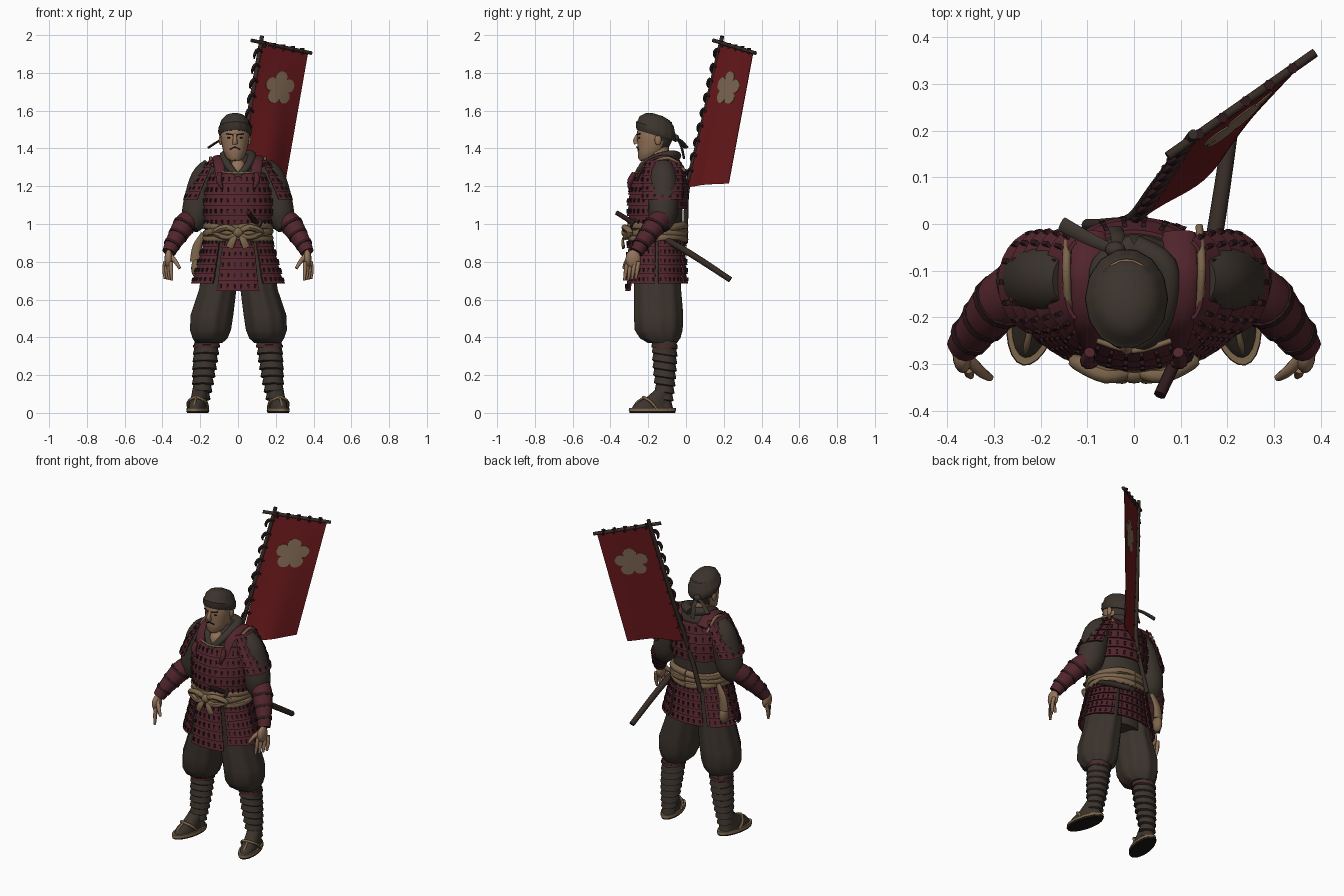
import bpy, bmesh, math
from mathutils import Vector

cube = bpy.data.objects.get("Cube")
if cube:
    bpy.data.objects.remove(cube, do_unlink=True)


def colour(name, r, g, b):
    mat = bpy.data.materials.new(name)
    mat.use_nodes = True
    mat.diffuse_color = (r, g, b, 1)
    mat.node_tree.nodes["Principled BSDF"].inputs["Base Color"].default_value = (r, g, b, 1)
    return mat


CLOTH = colour("dark cloth", .045, .034, .026)
ARMOUR = colour("armour red", .082, .018, .025)
LACE = colour("dark lacing", .028, .010, .012)
BANNER = colour("banner red", .150, .010, .012)
TAN = colour("sash tan", .200, .130, .070)
SKIN = colour("skin", .290, .170, .100)
WOOD = colour("dark wood", .036, .024, .018)
SOLE = colour("black sole", .012, .009, .007)
FLOWER = colour("pale flower", .230, .150, .095)
SIDES = ((1, "left"), (-1, "right"))


def make(name, bm, mat):
    bmesh.ops.recalc_face_normals(bm, faces=bm.faces)
    mesh = bpy.data.meshes.new(name)
    bm.to_mesh(mesh)
    bm.free()
    mesh.materials.append(mat)
    mesh.shade_smooth()
    mesh.set_sharp_from_angle(angle=math.radians(45))
    ob = bpy.data.objects.new(name, mesh)
    bpy.context.scene.collection.objects.link(ob)
    return ob


def bridge(bm, rings):
    rows = [[bm.verts.new(p) for p in ring] for ring in rings]
    n = len(rows[0])
    for a, b in zip(rows, rows[1:]):
        for i in range(n):
            j = (i + 1) % n
            bm.faces.new((a[i], a[j], b[j], b[i]))
    bm.faces.new(rows[0])
    bm.faces.new(rows[-1])


def loft(name, rings, mat, n=24, pleat=0, lobes=0, tilt=0):
    """Stack of level ellipses: x, y, z, x radius, y radius."""
    out = []
    for x, y, z, rx, ry in rings:
        ring = []
        for i in range(n):
            a = math.tau * i / n
            k = 1 + pleat * math.cos(lobes * a)
            ring.append((x + rx * k * math.cos(a), y + ry * k * math.sin(a),
                         z - tilt * ry * math.sin(a)))
        out.append(ring)
    bm = bmesh.new()
    bridge(bm, out)
    return make(name, bm, mat)


def tube(name, points, mat, n=10, flat=1.0, s=1, steps=4):
    """Smooth swept tube through x, y, z, radius; s mirrors it."""
    pts = [Vector((p[0] * s, p[1], p[2], p[3])) for p in points]
    pts = [pts[0]] + pts + [pts[-1]]
    path = []
    for a, b, c, d in zip(pts, pts[1:], pts[2:], pts[3:]):
        for k in range(steps):
            t = k / steps
            path.append(b + (c - a) * (t / 2) + (a * 2 - b * 5 + c * 4 - d) * (t * t / 2)
                        + (b * 3 - a - c * 3 + d) * (t ** 3 / 2))
    path.append(pts[-1])
    normal, rings = None, []
    for i, p in enumerate(path):
        t = (path[min(i + 1, len(path) - 1)] - path[max(i - 1, 0)]).to_3d().normalized()
        if normal is None:
            normal = Vector((1, 0, 0)) if abs(t.x) < .8 else Vector((0, 1, 0))
        normal = (normal - t * normal.dot(t)).normalized()
        other = t.cross(normal)
        angles = [math.tau * k / n for k in range(n)]
        rings.append([p.to_3d() + normal * (p.w * math.cos(a)) + other * (p.w * flat * math.sin(a))
                      for a in angles])
    bm = bmesh.new()
    bridge(bm, rings)
    return make(name, bm, mat)


def ball(name, centre, radii, mat):
    bm = bmesh.new()
    bmesh.ops.create_uvsphere(bm, u_segments=16, v_segments=10, radius=1)
    for v in bm.verts:
        v.co = Vector(centre) + Vector(a * b for a, b in zip(v.co, radii))
    return make(name, bm, mat)


def shell(a0, a1, top, bottom, bulge=0, s=1):
    """Curved armour surface between two ellipses: x, y, z, x radius, y radius."""
    def surface(u, v, d):
        a = math.radians(a0 + (a1 - a0) * u)
        x, y, z, rx, ry = (p + (q - p) * v for p, q in zip(top, bottom))
        d += bulge * math.sin(math.pi * v)
        return (s * (x + (rx + d) * math.cos(a)), y + (ry + d) * math.sin(a), z)
    return surface


def armour(name, f, rows, laces, n=12):
    """Overlapping plate rows with a line of lacing on each."""
    plates, cords = bmesh.new(), bmesh.new()
    for r in range(rows):
        v0, v1 = r / rows, (r + 1) / rows
        bridge(plates, [[f(i / n, v0, .002), f(i / n, v1, .012), f(i / n, v1, 0), f(i / n, v0, -.006)]
                        for i in range(n + 1)])
        for k in range(laces):
            u, w = (k + .5) / laces, .12 / laces
            lo, hi = v0 + .35 / rows, v0 + .75 / rows
            bridge(cords, [[f(u - w, lo, d), f(u + w, lo, d), f(u + w, hi, d), f(u - w, hi, d)]
                           for d in (.002, .014)])
    make(name, plates, ARMOUR)
    make(name + "_lacing", cords, LACE)


# Torso, hips and neck
loft("torso", [(0, -.15, .90, .165, .130), (0, -.15, 1, .160, .130), (0, -.155, 1.1, .170, .138),
               (0, -.145, 1.2, .160, .128), (0, -.14, 1.27, .143, .110), (0, -.12, 1.32, .115, .098),
               (0, -.12, 1.37, .060, .065)], CLOTH)
loft("hips", [(0, -.15, .66, .15, .12), (0, -.15, .93, .165, .13)], CLOTH)
loft("neck", [(-.005, -.13, 1.27, .07, .07), (-.01, -.145, 1.34, .055, .058),
              (-.015, -.15, 1.42, .055, .058)], SKIN)
ball("open_chest", (0, -.205, 1.285), (.045, .05, .06), SKIN)

# Body armour
armour("breastplate", shell(180, 360, (0, -.145, 1.27, .15, .12), (0, -.155, .985, .168, .14), .02), 5, 16, 24)
armour("backplate", shell(0, 180, (0, -.12, 1.31, .14, .105), (0, -.145, 1.08, .165, .14), .014), 4, 12, 24)
tube("breastplate_trim", [(-.08, -.25, 1.275, .006), (0, -.272, 1.27, .006), (.08, -.25, 1.275, .006)], TAN)
for i in range(6):
    mid = -90 + 60 * i
    low = .645 if i == 0 else .685
    armour("skirt_panel_%d" % i, shell(mid - 27, mid + 27, (0, -.155, .93, .17, .145),
                                       (0, -.155, low, .238, .155)), 5, 6)

for s, side in SIDES:
    # Shoulders and collar
    armour("shoulder_guard_" + side, shell(-82, 82, (.12, -.12, 1.34, .03, .085),
                                           (.205, -.125, 1.13, .075, .10), .01, s), 5, 7)
    tube("shoulder_strap_" + side, [(.09, -.262, 1.23, .025), (.10, -.205, 1.325, .03), (.10, -.10, 1.355, .036),
                                    (.095, -.02, 1.30, .036)], ARMOUR, flat=.3, s=s)
    tube("shoulder_cord_" + side, [(.14, -.19, 1.32, .008), (.145, -.09, 1.35, .009),
                                   (.14, -.005, 1.28, .008)], TAN, s=s)
    tube("collar_" + side, [(0, -.05, 1.36, .028), (.065, -.09, 1.365, .028), (.07, -.17, 1.345, .024),
                            (.045, -.235, 1.30, .02), (0, -.265, 1.25, .016)], CLOTH, flat=.9, s=s)
    tube("chest_tie_" + side, [(.095, -.275, 1.27, .012), (.10, -.295, 1.23, .016),
                               (.085, -.30, 1.19, .008)], ARMOUR, s=s)

    # Arms and hands
    tube("sleeve_" + side, [(.13, -.12, 1.30, .06), (.175, -.12, 1.24, .075), (.205, -.12, 1.13, .08),
                            (.225, -.125, 1.04, .075), (.255, -.14, .985, .05)], CLOTH, 16, s=s)
    tube("forearm_guard_" + side, [(.25, -.13, 1.03, .055), (.29, -.17, .985, .058), (.345, -.235, .895, .043),
                                   (.366, -.262, .85, .036)], ARMOUR, 14, s=s)
    for k in range(3):
        t = k / 2
        tube("forearm_tie_%d_" % k + side, [(.283 + .062 * t, -.163 - .072 * t, .997 - .1 * t, .062 - .016 * t),
                                            (.29 + .062 * t, -.17 - .072 * t, .985 - .1 * t, .062 - .016 * t)],
             LACE, 14, s=s, steps=1)
    ball("palm_" + side, (s * .367, -.28, .815), (.022, .04, .05), SKIN)
    for i in range(4):
        y = -.25 - .02 * i
        tube("finger_%d_" % i + side, [(.385 - .01 * i, y, .80, .011), (.39 - .012 * i, y - .008, .755, .011),
                                       (.386 - .012 * i, y - .016, .71 - .003 * i, .007)], SKIN, 8, s=s)
    tube("thumb_" + side, [(.36, -.285, .835, .014), (.33, -.315, .80, .012), (.308, -.33, .765, .008)], SKIN, 8, s=s)

    # Trousers, leg wraps and sandals
    loft("trouser_leg_" + side, [(s * .08, -.15, .92, .085, .12), (s * .11, -.15, .65, .098, .122),
                                 (s * .14, -.145, .52, .112, .128), (s * .148, -.145, .44, .108, .125),
                                 (s * .15, -.137, .395, .092, .105), (s * .155, -.125, .37, .07, .075)],
         CLOTH, 48, .03, 9)
    wraps = []
    for k in range(9):
        t = k / 8
        z, r = .385 - .32 * t, .067 - .026 * t * t - .002 * t
        x, y = s * (.165 + .033 * t), -.113
        wraps += [(x, y, z, r - .004, r - .004), (x, y, z - .034, r + .003, r + .003)]
    loft("leg_wrap_" + side, wraps, CLOTH, 18, tilt=.15)
    loft("knee_cord_" + side, [(s * .166, -.114, .36, .071, .069), (s * .167, -.114, .345, .071, .069)], ARMOUR)
    foot = [loft("sole_" + side, [(0, 0, 0, .053, .123), (0, 0, .01, .055, .126)], SOLE),
            loft("sandal_" + side, [(0, 0, .01, .057, .128), (0, 0, .027, .055, .126)], TAN),
            loft("foot_" + side, [(0, 0, .025, .045, .112), (0, .005, .05, .044, .10),
                                  (0, .03, .075, .042, .07), (0, .06, .12, .04, .047)], CLOTH),
            tube("sandal_strap_" + side, [(-.052, .01, .025, .008), (-.046, -.02, .06, .008), (0, -.048, .083, .008),
                                          (.046, -.02, .06, .008), (.052, .01, .025, .008)], TAN, 8),
            tube("toe_strap_" + side, [(0, -.10, .03, .007), (0, -.08, .058, .007), (0, -.045, .08, .007)], TAN, 8)]
    for part in foot:
        part.location = (s * .213, -.178, 0)
        part.rotation_euler.z = s * .2

# Sash, bow and hanging pouch
for k in range(3):
    loop = []
    for i in range(25):
        a = math.tau * i / 24 + math.pi / 2
        loop.append((.168 * math.cos(a), -.153 + .145 * math.sin(a),
                     .925 + .03 * k + .007 * math.sin(3 * a + 2 * k), .021))
    tube("sash_strand_%d" % k, loop, TAN, 8, steps=1)
ball("sash_knot", (0, -.32, .955), (.028, .022, .026), TAN)
for s, side in SIDES:
    tube("sash_bow_" + side, [(0, -.315, .955, .012), (.06, -.325, .982, .017), (.125, -.295, .955, .016),
                              (.06, -.32, .93, .015), (0, -.315, .945, .012)], TAN, 8, s=s)
    tube("sash_end_" + side, [(.01, -.32, .95, .012), (.03, -.335, .91, .018), (.045, -.33, .875, .02)],
         TAN, 8, .4, s)
tube("pouch_cloth", [(-.18, -.06, .95, .015), (-.215, -.055, .88, .025), (-.225, -.055, .80, .03)], TAN, 10, .6)
ball("pouch", (-.222, -.06, .765), (.026, .034, .05), TAN)

# Sword through the sash
tube("scabbard", [(.10, -.27, 1, .017), (.15, -.14, .935, .018), (.18, .02, .845, .018), (.212, .235, .705, .016)], WOOD)
tube("sword_hilt", [(.055, -.367, 1.06, .013), (.10, -.27, 1, .014)], LACE)
tube("sword_guard", [(.096, -.278, 1.005, .032), (.10, -.27, 1, .032)], WOOD, 16, steps=1)

# Head
HX = -.016
head = loft("head", [(HX, -.222, 1.335, .025, .022), (HX, -.205, 1.35, .047, .048), (HX, -.178, 1.39, .064, .078),
                     (HX, -.165, 1.44, .074, .092), (HX, -.162, 1.49, .079, .097), (HX, -.155, 1.54, .066, .08)], SKIN)
head.data.materials.append(CLOTH)
for face in head.data.polygons:
    if face.center.y > -.135:
        face.material_index = 1
loft("head_wrap", [(HX, -.16, 1.468, .082, .101), (HX, -.16, 1.485, .088, .106), (HX, -.16, 1.51, .087, .105),
                   (HX, -.158, 1.515, .082, .10), (HX, -.155, 1.545, .074, .09), (HX, -.15, 1.568, .052, .064),
                   (HX, -.15, 1.579, .02, .026)], CLOTH, 48, .012, 14, .3)
ball("head_wrap_knot", (-.04, -.055, 1.455), (.022, .018, .02), CLOTH)
tube("head_wrap_tail_out", [(-.045, -.055, 1.455, .01), (-.10, -.03, 1.44, .014), (-.155, .0, 1.405, .016)], CLOTH, 8, .4)
tube("head_wrap_tail_down", [(-.04, -.05, 1.455, .01), (-.035, -.025, 1.41, .015), (-.04, -.01, 1.345, .016)], CLOTH, 8, .4)
tube("nose", [(HX, -.255, 1.475, .008), (HX, -.268, 1.445, .012), (HX, -.262, 1.425, .014)], SKIN)
ball("goatee", (HX, -.238, 1.35, ), (.018, .012, .016), LACE)
for s, side in SIDES:
    ball("ear_" + side, (HX + s * .076, -.148, 1.445), (.01, .018, .028), SKIN)
    ball("eye_" + side, (HX + s * .03, -.247, 1.457), (.012, .006, .005), LACE)
    tube("brow_" + side, [(HX + s * .012, -.258, 1.473, .004), (HX + s * .045, -.243, 1.478, .005)], LACE, 6)
    tube("moustache_" + side, [(HX, -.261, 1.408, .004), (HX + s * .026, -.25, 1.396, .004)], LACE, 6)

# Banner cloth with a flower on both faces
TL, TR = Vector((.12, .178, 1.95)), Vector((.37, .355, 1.905))
BL, BR = Vector((.015, .012, 1.195)), Vector((.25, .225, 1.215))
OUT = (TR - TL).cross(BL - TL).normalized()


def cloth(u, v, d=0):
    flat = TL.lerp(TR, u).lerp(BL.lerp(BR, u), v)
    return flat + OUT * (d - .025 * v * math.sin(math.pi * u) + .004 * v * math.sin(9 * u))


N = 16
bm = bmesh.new()
bridge(bm, [[cloth(i / N, k / N, -.0015) for k in range(N + 1)] +
            [cloth(i / N, k / N, .0015) for k in range(N, -1, -1)] for i in range(N + 1)])
make("banner", bm, BANNER)
bm = bmesh.new()
rings = []
for size, d in ((.1, -.004), (.4, -.004), (.7, -.004), (1, -.004), (1, .004), (.7, .004), (.4, .004), (.1, .004)):
    ring = []
    for i in range(60):
        a = math.tau * i / 60
        r = size * (.62 + .38 * abs(math.cos(2.5 * a)) ** .6)
        ring.append(cloth(.52 + .31 * r * math.sin(a), .29 - .125 * r * math.cos(a), d))
    rings.append(ring)
bridge(bm, rings)
make("banner_flower", bm, FLOWER)

# Banner pole, crossbar and ties
tube("banner_pole", [(.127, .192, 1.995, .011), (.045, .08, 1.5, .012), (-.005, .012, 1.22, .013),
                     (-.055, .0, 1.05, .013), (-.10, -.002, .90, .013)], WOOD)
tube("banner_crossbar", [(.072, .145, 1.972, .01), (.388, .367, 1.905, .01)], WOOD)
for k in range(9):
    p = cloth(.05, .05 + .105 * k)
    tube("side_tie_%d" % k, [(p.x, p.y, p.z, .007), (p.x - .022, p.y - .018, p.z + .012, .011),
                             (p.x - .038, p.y - .028, p.z - .012, .009), (p.x - .042, p.y - .02, p.z - .035, .004)],
         LACE, 6)
for k in range(5):
    p = cloth(.08 + .2 * k, .0)
    tube("top_tie_%d" % k, [(p.x, p.y, p.z - .012, .009), (p.x, p.y, p.z + .022, .012)], LACE, 6)
